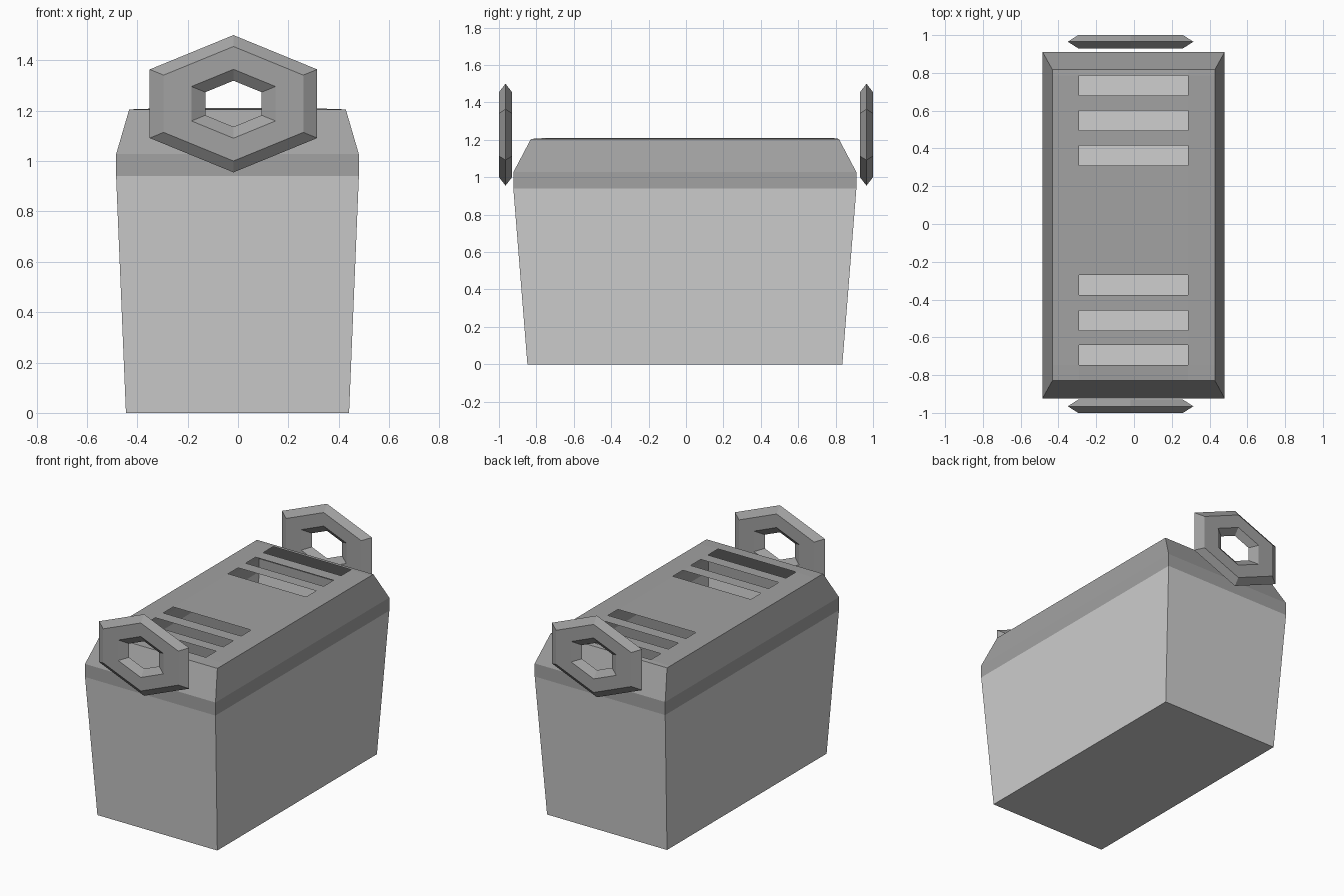
import bpy, bmesh, math

if "Cube" in bpy.data.objects:
    bpy.data.objects.remove(bpy.data.objects["Cube"])


def material(name, value):
    m = bpy.data.materials.new(name)
    m.diffuse_color = (value, value, value, 1)
    m.use_nodes = True
    m.node_tree.nodes["Principled BSDF"].inputs["Base Color"].default_value = m.diffuse_color
    return m


LIGHT = material("light grey", 0.62)
MID = material("mid grey", 0.36)


def finish(name, bm, mat):
    me = bpy.data.meshes.new(name)
    bm.to_mesh(me)
    bm.free()
    ob = bpy.data.objects.new(name, me)
    bpy.context.collection.objects.link(ob)
    me.materials.append(mat)
    return ob


CX, CY = -0.002, -0.006


def loft(bm, sections):
    """Join rectangles (half width, half depth, height) into open walls."""
    rings = [[bm.verts.new((CX + sx * hx, CY + sy * hy, z))
              for sx, sy in ((-1, -1), (1, -1), (1, 1), (-1, 1))]
             for hx, hy, z in sections]
    for a, b in zip(rings, rings[1:]):
        for i in range(4):
            j = (i + 1) % 4
            bm.faces.new((a[i], a[j], b[j], b[i]))
    return rings


# Hollow tapered body, open at the top
bm = bmesh.new()
rings = loft(bm, [(0.443, 0.842, 0), (0.482, 0.917, 0.94)])
bm.faces.new(rings[0][::-1])
finish("body", bm, LIGHT)

# Lid: upright band, sloping sides and a slightly raised slotted top
bm = bmesh.new()
loft(bm, [(0.482, 0.917, 0.94), (0.482, 0.917, 1.027), (0.43, 0.823, 1.205)])
slots = [(-0.747, -0.64), (-0.564, -0.458), (-0.375, -0.27),
         (0.31, 0.415), (0.495, 0.6), (0.68, 0.785)]
xs = [CX - 0.43, -0.29, 0.286, CX + 0.43]
ys = [CY - 0.823] + [y for s in slots for y in s] + [CY + 0.823]
grid = [[bm.verts.new((x, y, 1.21 if 0 < i < len(xs) - 1 and 0 < j < len(ys) - 1 else 1.205))
         for i, x in enumerate(xs)] for j, y in enumerate(ys)]
for j in range(len(ys) - 1):
    for i in range(3):
        if i == 1 and j % 2 == 1:
            continue  # slot opening
        bm.faces.new((grid[j][i], grid[j][i + 1], grid[j + 1][i + 1], grid[j + 1][i]))
bmesh.ops.remove_doubles(bm, verts=bm.verts, dist=0.0005)
finish("lid", bm, MID)


# Six-sided ring handles with a six-sided cross-section
def handle(name, y):
    bm = bmesh.new()
    loops = []
    for i in range(6):
        a = math.radians(90 + 60 * i)
        loop = []
        for k in range(6):
            b = math.radians(60 * k)
            r = 0.668 + 0.332 * math.cos(b)
            loop.append(bm.verts.new((-0.018 + 0.384 * r * math.cos(a),
                                      y + 0.0405 * math.sin(b),
                                      1.2275 + 0.2725 * r * math.sin(a))))
        loops.append(loop)
    for i in range(6):
        p, q = loops[i], loops[(i + 1) % 6]
        for k in range(6):
            n = (k + 1) % 6
            bm.faces.new((p[k], p[n], q[n], q[k]))
    bmesh.ops.recalc_face_normals(bm, faces=bm.faces)
    finish(name, bm, MID)


handle("front_handle", -0.965)
handle("back_handle", 0.965)
